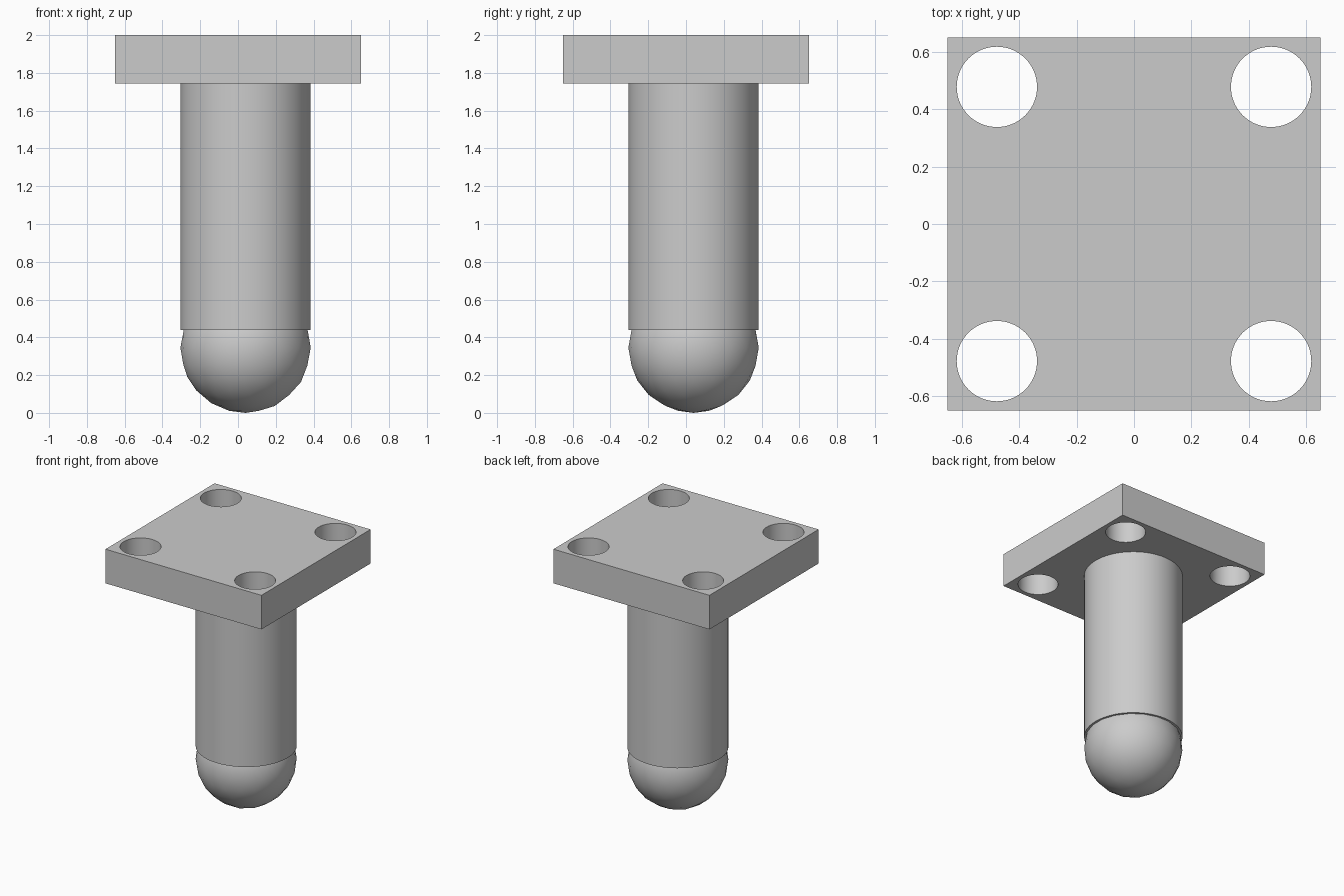
import bpy
import math

cube = bpy.data.objects.get("Cube")
if cube:
    bpy.data.objects.remove(cube, do_unlink=True)

PLATE_BOTTOM, PLATE_TOP, PLATE_WIDTH = 1.743, 2.0, 1.3
HOLE_OFFSET, HOLE_RADIUS = 0.478, 0.14
PIN_X, PIN_Y, PIN_RADIUS, PIN_BOTTOM = 0.04, 0.04, 0.345, 0.44

grey = bpy.data.materials.new("light grey")
grey.use_nodes = True
colour = (0.6, 0.6, 0.6, 1)
grey.diffuse_color = colour
grey.node_tree.nodes["Principled BSDF"].inputs["Base Color"].default_value = colour


def finish(name):
    """Name the active object and give it the material."""
    obj = bpy.context.object
    obj.name = name
    obj.data.materials.append(grey)
    return obj


def cylinder(name, x, y, radius, bottom, top):
    bpy.ops.mesh.primitive_cylinder_add(vertices=64, radius=radius, depth=top - bottom,
                                        location=(x, y, (bottom + top) / 2))
    return finish(name)


# Mounting plate
bpy.ops.mesh.primitive_cube_add(size=1, location=(0, 0, (PLATE_BOTTOM + PLATE_TOP) / 2))
plate = finish("mounting_plate")
plate.scale = (PLATE_WIDTH, PLATE_WIDTH, PLATE_TOP - PLATE_BOTTOM)
bpy.ops.object.transform_apply(location=False, rotation=False, scale=True)

# Four through holes at the corners
for sx in (-1, 1):
    for sy in (-1, 1):
        cutter = cylinder("hole_cutter", sx * HOLE_OFFSET, sy * HOLE_OFFSET, HOLE_RADIUS,
                          PLATE_BOTTOM - 0.1, PLATE_TOP + 0.1)
        cutter.hide_render = True
        hole = plate.modifiers.new("hole", 'BOOLEAN')
        hole.operation = 'DIFFERENCE'
        hole.solver = 'EXACT'
        hole.object = cutter
        bpy.context.view_layer.objects.active = plate
        bpy.ops.object.modifier_apply(modifier=hole.name)
        bpy.data.objects.remove(cutter, do_unlink=True)

bpy.ops.object.select_all(action='DESELECT')
plate.select_set(True)
bpy.context.view_layer.objects.active = plate
bpy.ops.object.shade_smooth_by_angle(angle=math.radians(30))

# Pin shaft, slightly off the plate's centre
cylinder("pin_shaft", PIN_X, PIN_Y, PIN_RADIUS, PIN_BOTTOM, PLATE_BOTTOM)
bpy.ops.object.shade_smooth_by_angle(angle=math.radians(30))

# Rounded tip
bpy.ops.mesh.primitive_ico_sphere_add(subdivisions=3, radius=PIN_RADIUS,
                                      location=(PIN_X, PIN_Y, PIN_RADIUS))
finish("ball_tip")
bpy.ops.object.shade_smooth_by_angle(angle=math.radians(30))
